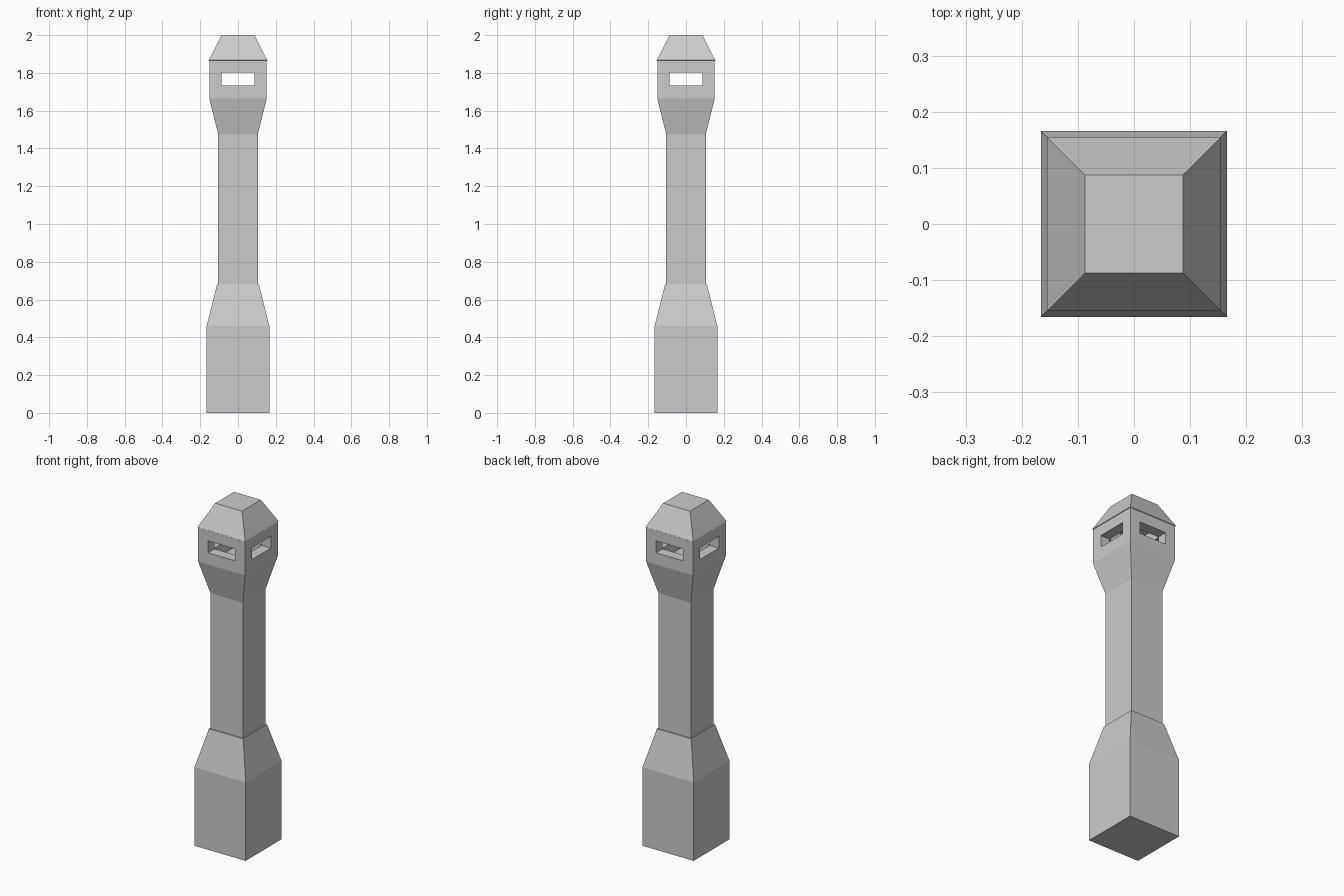
import bpy, bmesh

if "Cube" in bpy.data.objects:
    bpy.data.objects.remove(bpy.data.objects["Cube"])


def loft(name, rings):
    """Square-section solid through (half width, height) rings."""
    bm = bmesh.new()
    prev = None
    for h, z in rings:
        ring = [bm.verts.new((sx * h, sy * h, z))
                for sx, sy in ((-1, -1), (1, -1), (1, 1), (-1, 1))]
        if prev:
            for i in range(4):
                j = (i + 1) % 4
                bm.faces.new((prev[i], prev[j], ring[j], ring[i]))
        else:
            bm.faces.new(ring[::-1])
        prev = ring
    bm.faces.new(prev)
    me = bpy.data.meshes.new(name)
    bm.to_mesh(me)
    bm.free()
    ob = bpy.data.objects.new(name, me)
    bpy.context.collection.objects.link(ob)
    return ob


def cut(target, cutter):
    mod = target.modifiers.new("cut", 'BOOLEAN')
    mod.operation = 'DIFFERENCE'
    mod.solver = 'EXACT'
    mod.object = cutter
    cutter.hide_render = True
    cutter.hide_set(True)


# Base with tapered shoulder, shaft, flared head and roof cap in one body
tower = loft("tower_body", [
    (0.166, 0), (0.166, 0.46), (0.111, 0.68), (0.105, 0.68),
    (0.105, 1.475), (0.152, 1.665), (0.152, 1.865),
    (0.155, 1.867), (0.087, 2.0)])

# Hollow lookout chamber inside the head
cut(tower, loft("chamber_cutter", [(0.092, 1.67), (0.092, 1.865)]))

# Window slots through the head along both axes
for name, sx, sy in (("window_cutter_x", 1, 0.29), ("window_cutter_y", 0.29, 1)):
    slot = loft(name, [(0.303, 1.734), (0.303, 1.803)])
    slot.scale = (sx, sy, 1)
    cut(tower, slot)
